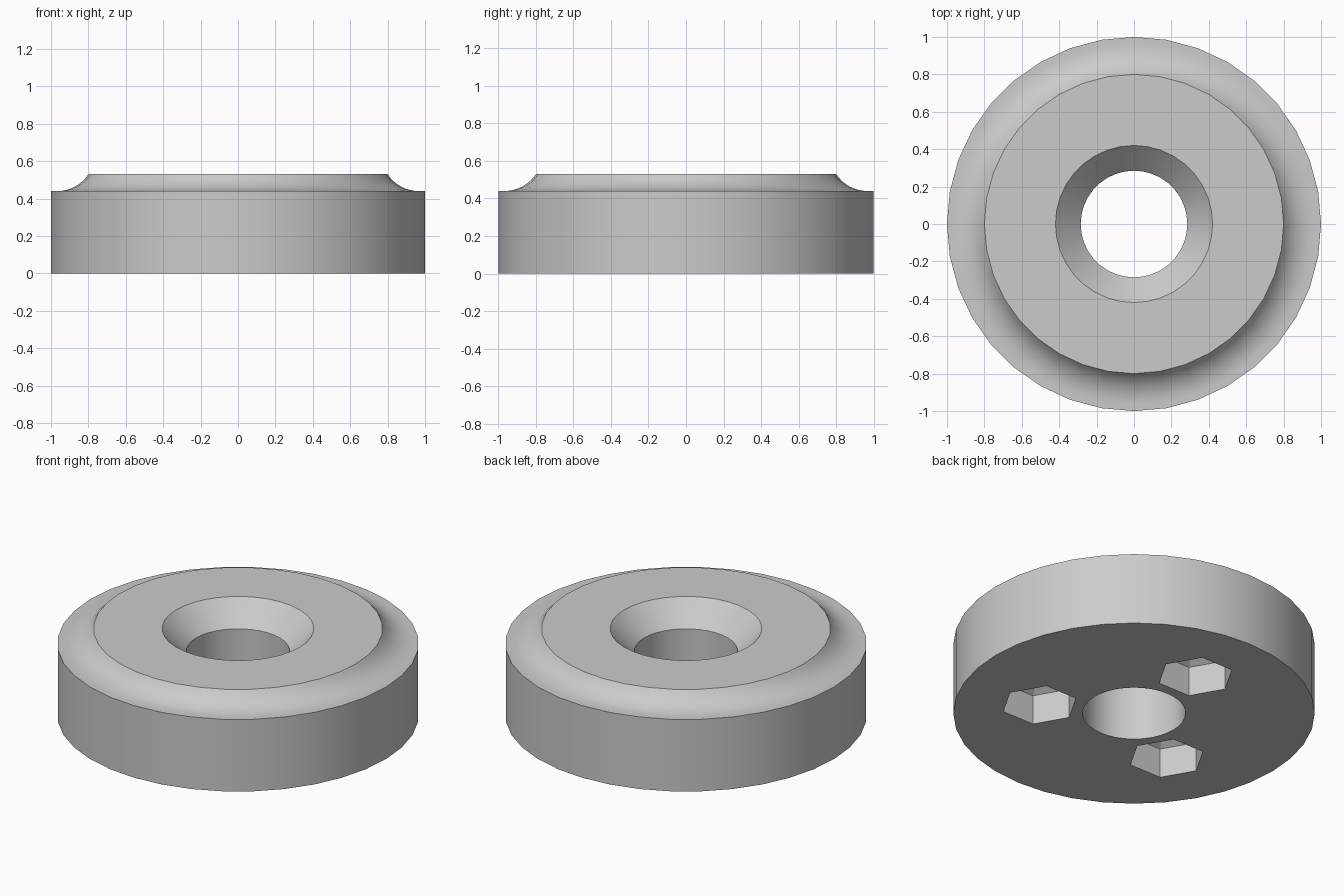
import bpy, bmesh, math
from mathutils import Matrix, Vector

if "Cube" in bpy.data.objects:
    bpy.data.objects.remove(bpy.data.objects["Cube"], do_unlink=True)

SEGMENTS = 36
HEIGHT, SHOULDER = 0.53, 0.44
COVE, RIM = 0.2, 0.8
BORE, SINK = 0.285, 0.42

grey = bpy.data.materials.new("plain grey")
grey.use_nodes = True
colour = (0.6, 0.6, 0.6, 1)
grey.diffuse_color = colour
grey.node_tree.nodes["Principled BSDF"].inputs["Base Color"].default_value = colour


def add_object(name, bm):
    bmesh.ops.recalc_face_normals(bm, faces=bm.faces)
    mesh = bpy.data.meshes.new(name)
    bm.to_mesh(mesh)
    bm.free()
    mesh.materials.append(grey)
    obj = bpy.data.objects.new(name, mesh)
    bpy.context.collection.objects.link(obj)
    return obj


# Disc profile: bore, countersink, flat top, concave shoulder, outer wall
rise = HEIGHT - SHOULDER
sweep = math.acos(1 - rise / COVE)
cove_end = RIM + COVE * math.sin(sweep)
profile = [(BORE, 0), (BORE, HEIGHT - (SINK - BORE)), (SINK, HEIGHT)]
for i in range(9):
    a = sweep * (1 - i / 8)
    profile.append((cove_end - COVE * math.sin(a), SHOULDER + COVE * (1 - math.cos(a))))
profile += [(1, SHOULDER), (1, 0)]

bm = bmesh.new()
verts = [bm.verts.new((r, 0, z)) for r, z in profile]
edges = [bm.edges.new((v, verts[(i + 1) % len(verts)])) for i, v in enumerate(verts)]
bmesh.ops.spin(bm, geom=verts + edges, cent=(0, 0, 0), axis=(0, 0, 1),
               angle=2 * math.pi, steps=SEGMENTS, use_duplicate=False)
bmesh.ops.remove_doubles(bm, verts=bm.verts, dist=0.0001)
disc = add_object("disc_body", bm)

# Three hexagonal pockets with pointed ceilings, cut from the underside
bm = bmesh.new()
for k in range(3):
    a = math.radians(90 + 120 * k)
    centre = Vector((0.53 * math.cos(a), 0.53 * math.sin(a), 0))
    rings = []
    for z in (-0.1, 0.18):
        rings.append([bm.verts.new(centre + Vector((0.213 * math.cos(s * math.pi / 3),
                                                    0.213 * math.sin(s * math.pi / 3), z)))
                      for s in range(6)])
    apex = bm.verts.new(centre + Vector((0, 0, 0.3)))
    low, high = rings
    bm.faces.new(low)
    for s in range(6):
        t = (s + 1) % 6
        bm.faces.new((low[s], low[t], high[t], high[s]))
        bm.faces.new((high[s], high[t], apex))
cutter = add_object("pocket_cutter", bm)
cutter.hide_render = True

cut = disc.modifiers.new("pockets", "BOOLEAN")
cut.operation = "DIFFERENCE"
cut.solver = "EXACT"
cut.object = cutter

# Apply the cut, drop the cutter and smooth the round walls
bpy.ops.object.select_all(action="DESELECT")
disc.select_set(True)
bpy.context.view_layer.objects.active = disc
bpy.ops.object.modifier_apply(modifier=cut.name)
bpy.data.objects.remove(cutter, do_unlink=True)
bpy.ops.object.shade_smooth_by_angle(angle=math.radians(22))
